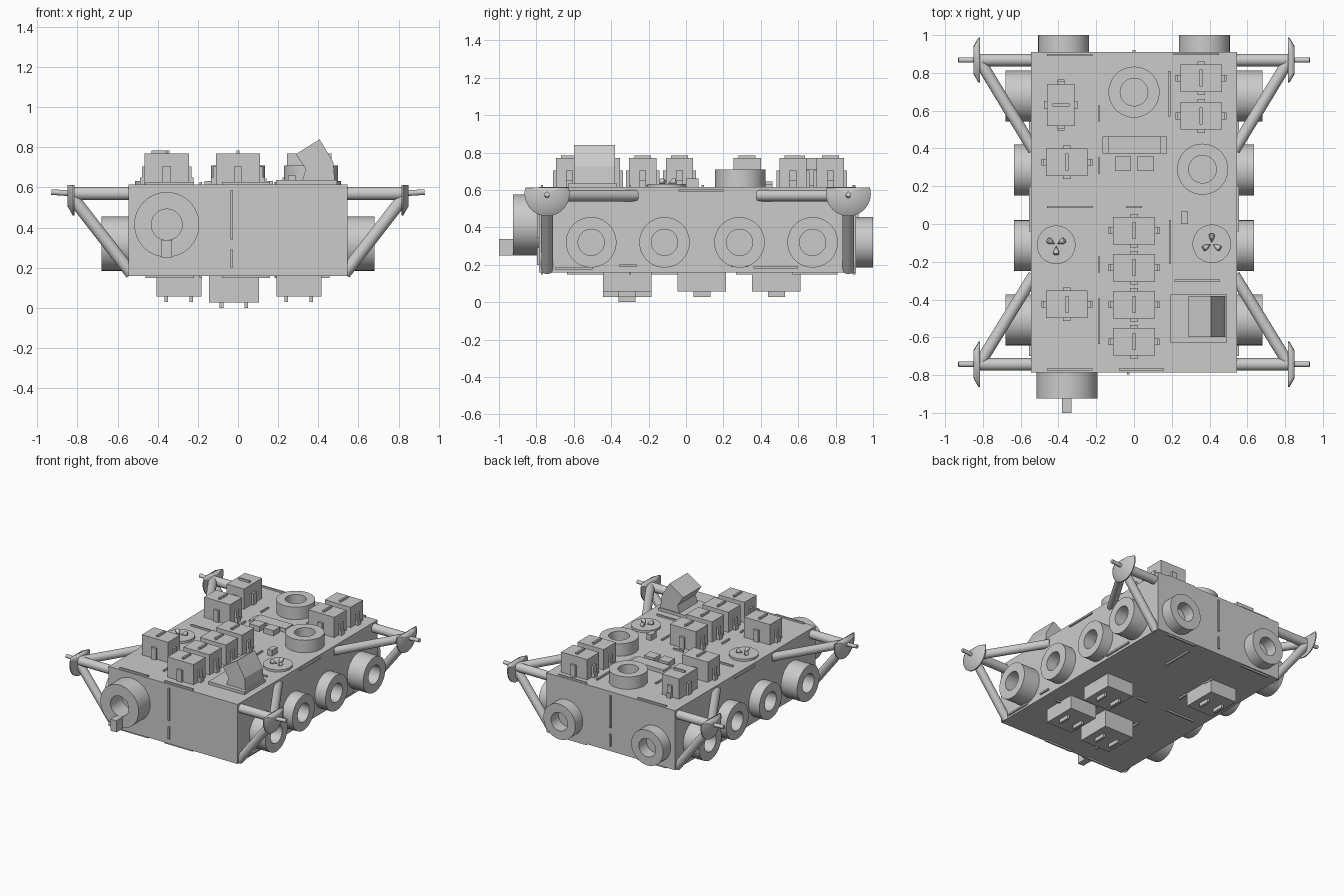
import bpy, bmesh, math
from mathutils import Vector, Matrix

cube = bpy.data.objects.get("Cube")
if cube:
    bpy.data.objects.remove(cube, do_unlink=True)

grey = bpy.data.materials.new("plain grey")
grey.use_nodes = True
colour = (0.6, 0.6, 0.6, 1)
grey.diffuse_color = colour
grey.node_tree.nodes["Principled BSDF"].inputs["Base Color"].default_value = colour

TOP, BOTTOM = 0.615, 0.16
SIDE, FRONT, BACK = 0.545, -0.785, 0.91


def finish(name, bm, smooth=False):
    bmesh.ops.recalc_face_normals(bm, faces=bm.faces)
    mesh = bpy.data.meshes.new(name)
    bm.to_mesh(mesh)
    bm.free()
    ob = bpy.data.objects.new(name, mesh)
    bpy.context.collection.objects.link(ob)
    mesh.materials.append(grey)
    if smooth:
        bpy.ops.object.select_all(action='DESELECT')
        ob.select_set(True)
        bpy.context.view_layer.objects.active = ob
        bpy.ops.object.shade_smooth_by_angle(angle=math.radians(35))
    return ob


def add_box(bm, x, y, z):
    """Add a block spanning the given (low, high) ranges."""
    size = Vector((x[1] - x[0], y[1] - y[0], z[1] - z[0]))
    mid = Vector((sum(x), sum(y), sum(z))) / 2
    bmesh.ops.create_cube(bm, size=1, matrix=Matrix.Translation(mid) @ Matrix.Diagonal(size.to_4d()))


def box(name, x, y, z):
    bm = bmesh.new()
    add_box(bm, x, y, z)
    return finish(name, bm)


def lathe(name, profile, base, axis):
    """Spin a (radius, height) profile round an axis."""
    bm = bmesh.new()
    turn = Vector((0, 0, 1)).rotation_difference(Vector(axis)).to_matrix().to_4x4()
    verts = [bm.verts.new((r, 0, h)) for r, h in profile]
    edges = [bm.edges.new(pair) for pair in zip(verts, verts[1:])]
    bmesh.ops.spin(bm, geom=verts + edges, cent=(0, 0, 0), axis=(0, 0, 1),
                   angle=math.tau, steps=48)
    bmesh.ops.remove_doubles(bm, verts=bm.verts, dist=1e-5)
    bm.transform(Matrix.Translation(base) @ turn)
    return finish(name, bm, True)


def ring(name, base, axis, outer, inner, height):
    return lathe(name, [(inner, 0), (inner, height), (outer, height), (outer, 0)], base, axis)


def rod(name, a, b, radius):
    a, b = Vector(a), Vector(b)
    length = (b - a).length
    return lathe(name, [(0, 0), (radius, 0), (radius, length), (0, length)], a, b - a)


# Main hull
box("hull", (-SIDE, SIDE), (FRONT, BACK), (BOTTOM, TOP))

# Side, back, front and roof ports
for s in (-1, 1):
    for i, (y, reach) in enumerate([(-0.507, 0.68), (-0.115, 0.635), (0.286, 0.635), (0.677, 0.68)]):
        ring(f"side_port_{i}", (s * SIDE, y, 0.32), (s, 0, 0), 0.135, 0.07, reach - SIDE)
    ring("back_port", (s * 0.372, BACK, 0.32), (0, 1, 0), 0.135, 0.07, 1 - BACK)
ring("front_port", (-0.355, FRONT, 0.415), (0, -1, 0), 0.162, 0.077, 0.925 + FRONT)
box("front_port_peg", (-0.38, -0.33), (-1, -0.79), (0.25, 0.338))
for x, y in [(0, 0.698), (0.363, 0.29)]:
    ring("roof_port", (x, y, TOP), (0, 0, 1), 0.135, 0.073, 0.095)


# Roof containers with a handle and four clamps
def container(x, y, turned=False):
    bm = bmesh.new()
    w, d = 0.11, 0.073
    add_box(bm, (-w, w), (-d, d), (TOP, 0.77))
    add_box(bm, (-0.007, 0.007), (-0.045, 0.045), (0.77, 0.785))
    for s in (-1, 1):
        for a, b in [(s * w, s * (w + 0.014)), (s * (w + 0.014), s * (w + 0.024))]:
            low, high = sorted((a, b))
            add_box(bm, (low, high), (-0.018, 0.018), (TOP, 0.705 if abs(a) == w else 0.65))
        low, high = sorted((s * d, s * (d + 0.016)))
        add_box(bm, (-0.02, 0.02), (low, high), (TOP, 0.705))
    spin = Matrix.Rotation(math.pi / 2 if turned else 0, 4, 'Z')
    bm.transform(Matrix.Translation((x, y, 0)) @ spin)
    finish("roof_container", bm)


for i in range(4):
    container(0, -0.035 - 0.196 * i)
for x, y in [(-0.355, -0.425), (-0.355, 0.327), (0.355, 0.772), (0.355, 0.572)]:
    container(x, y)
container(-0.387, 0.63, True)

# Tilted viewer on its base plate
box("viewer_base", (0.19, 0.493), (-0.628, -0.372), (TOP, 0.637))
bm = bmesh.new()
outline = [(0.32, 0.635), (0.338, 0.692), (0.288, 0.766), (0.407, 0.84), (0.475, 0.725), (0.482, 0.635)]
face = bm.faces.new([bm.verts.new((x, -0.598, z)) for x, z in outline])
grown = bmesh.ops.extrude_face_region(bm, geom=[face])
bmesh.ops.translate(bm, vec=(0, 0.218, 0), verts=[v for v in grown["geom"] if isinstance(v, bmesh.types.BMVert)])
finish("viewer", bm)

# Fans: low disc with three teardrop blades
for x, y, phase in [(-0.412, -0.11, -math.pi / 2), (0.412, -0.105, math.pi / 2)]:
    rod("fan_disc", (x, y, TOP), (x, y, 0.632), 0.102)
    for k in range(3):
        a = phase + k * math.tau / 3
        out = Vector((math.cos(a), math.sin(a), 0.35))
        lathe("fan_blade", [(0, 0), (0.016, 0.035), (0.014, 0.047), (0, 0.052)],
              Vector((x, y, 0.632)) + out * 0.006, out)

# Control console, seats and small hatch block
box("console", (-0.168, 0.175), (0.372, 0.462), (TOP, 0.632))
box("console_ridge", (-0.135, 0.142), (0.372, 0.462), (0.632, 0.645))
for x in (-0.058, 0.062):
    box("seat", (x - 0.043, x + 0.043), (0.28, 0.358), (TOP, 0.655))
box("hatch_block", (0.25, 0.287), (0, 0.066), (TOP, 0.66))

# Underside crates with paired skids
for x, y, low in [(0.303, 0.085, 0.057), (-0.295, 0.483, 0.057), (0.303, -0.315, 0.057), (-0.02, -0.315, 0.028)]:
    w = 0.112 if low > 0.05 else 0.125
    box("belly_crate", (x - w, x + w), (y - 0.13, y + 0.13), (low, BOTTOM))
    for s in (-1, 1):
        mid = x + s * 0.062
        box("crate_skid", (mid - 0.009, mid + 0.009), (y - 0.045, y + 0.045), (low - 0.028, low))

# Grab rails: roof and belly bars along x or y, then walls
rails = bmesh.new()
t, h = 0.006, 0.012
for x, y, half in [(-0.34, 0.895, 0.12), (0.33, 0.9, 0.12), (-0.34, 0.09, 0.12), (0, 0.09, 0.043),
                   (0.335, -0.3, 0.12), (-0.34, -0.77, 0.12), (0.04, -0.77, 0.12)]:
    add_box(rails, (x - half, x + half), (y - t, y + t), (TOP, TOP + h))
    add_box(rails, (x - half, x + half), (y - t, y + t), (BOTTOM - h, BOTTOM))
for x, y, half in [(0.187, 0.69, 0.12), (-0.185, 0.585, 0.043), (-0.185, 0.31, 0.043),
                   (0.19, -0.095, 0.115), (-0.185, -0.215, 0.043), (-0.185, -0.515, 0.12)]:
    add_box(rails, (x - t, x + t), (y - half, y + half), (TOP, TOP + h))
    add_box(rails, (x - t, x + t), (y - half, y + half), (BOTTOM - h, BOTTOM))
for s in (-1, 1):
    wall = sorted((s * SIDE, s * (SIDE + h)))
    for y, z, half in [(-0.31, 0.195, 0.045), (0.286, 0.195, 0.045), (0.08, 0.597, 0.12),
                       (-0.6, 0.18, 0.1), (0.48, 0.185, 0.12)]:
        add_box(rails, wall, (y - half, y + half), (z - t, z + t))
for low, high in [(0.342, 0.587), (0.2, 0.292)]:
    add_box(rails, (-0.037, -0.025), (FRONT - h, FRONT), (low, high))
    add_box(rails, (-0.007, 0.007), (BACK, BACK + h), (low, high))
finish("grab_rails", rails)

# Outriggers: axle, two braces and a clipped domed pad at each corner
for s in (-1, 1):
    for y, inner in [(-0.743, -0.27), (0.868, 0.39)]:
        hub = (s * 0.82, y, 0.57)
        rod("outrigger_arm", (s * SIDE, y, 0.57), hub, 0.033)
        rod("outrigger_axle", hub, (s * 0.93, y, 0.577), 0.014)
        rod("outrigger_side_brace", (s * 0.53, inner, 0.57), hub, 0.031)
        rod("outrigger_low_brace", (s * 0.53, y, 0.17), (s * 0.825, y, 0.55), 0.031)
        pad = lathe("outrigger_pad", [(0, 0), (0.12, 0), (0.12, 0.008), (0.075, 0.034), (0, 0.036)],
                    (s * 0.815, y, 0.58), (s, 0, 0))
        bm = bmesh.new()
        bm.from_mesh(pad.data)
        cut = bmesh.ops.bisect_plane(bm, geom=bm.verts[:] + bm.edges[:] + bm.faces[:],
                                     plane_co=(0, 0, 0.612), plane_no=(0, 0, 1), clear_outer=True)
        bmesh.ops.holes_fill(bm, edges=[e for e in bm.edges if e.is_boundary])
        bm.to_mesh(pad.data)
        bm.free()
